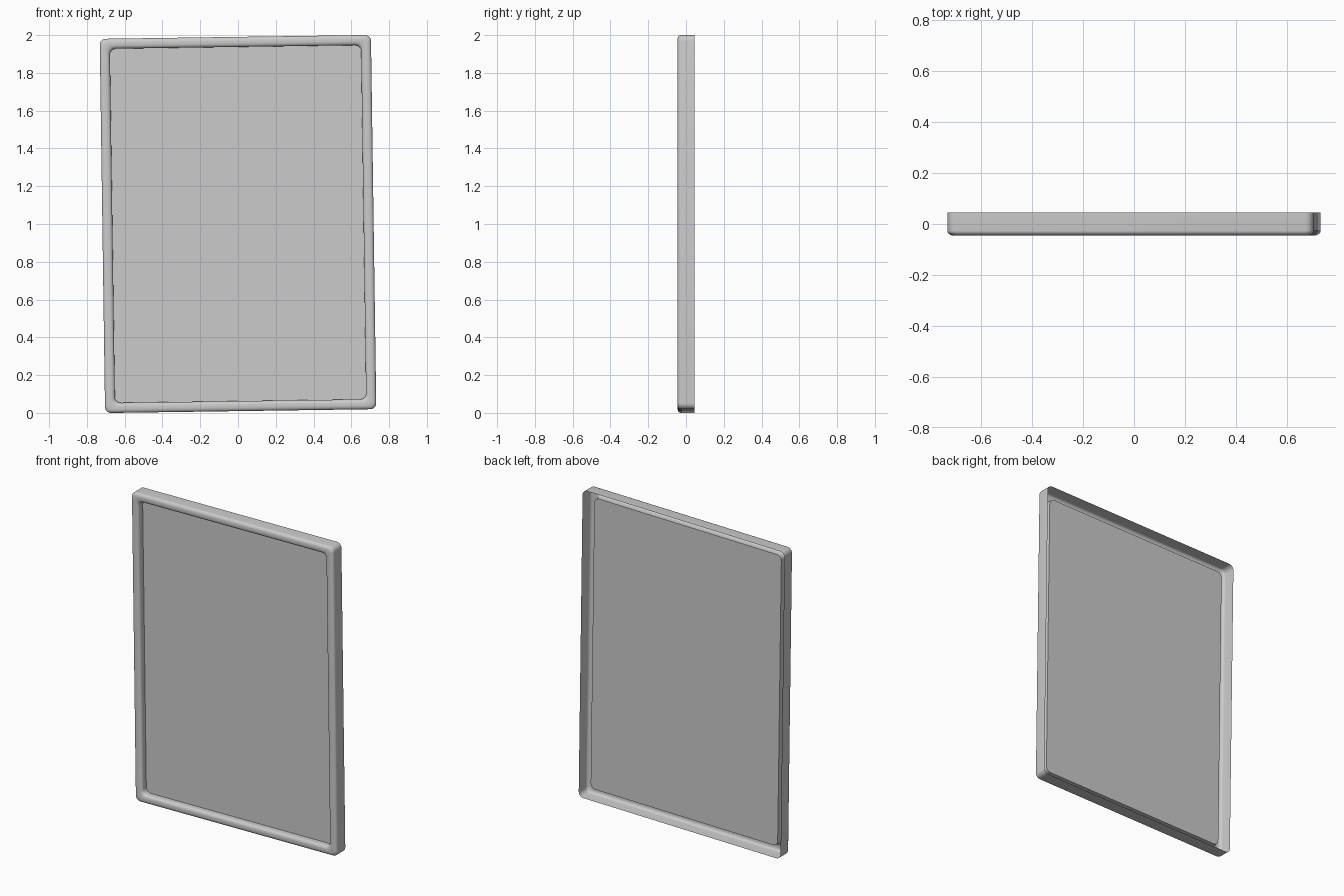
import bpy, bmesh
from math import pi, sin, cos, radians

if "Cube" in bpy.data.objects:
    bpy.data.objects.remove(bpy.data.objects["Cube"])

W, H, D = 1.436, 1.981, 0.09      # outer width, height, depth
R, SEG = 0.032, 6                 # corner radius and segments
TILT = radians(0.82)              # hangs slightly crooked
LIP, PANEL_Y = 0.053, 0.0


def loop_points(inset, y):
    """Tilted rounded rectangle, inset from the outer edge, at depth y."""
    hw, hh = W / 2 - inset - R, H / 2 - inset - R
    pts = []
    for i, (sx, sz) in enumerate([(1, 1), (-1, 1), (-1, -1), (1, -1)]):
        for k in range(SEG + 1):
            a = (i + k / SEG) * pi / 2
            x, z = sx * hw + R * cos(a), sz * hh + R * sin(a)
            pts.append((x * cos(TILT) - z * sin(TILT), y,
                        1.0 + x * sin(TILT) + z * cos(TILT)))
    return pts


def arc(cx, cy, rx, ry, a0, a1, n=6):
    return [(cx + rx * cos(a0 + (a1 - a0) * k / n), cy + ry * sin(a0 + (a1 - a0) * k / n))
            for k in range(n + 1)]


def finish(name, bm):
    bmesh.ops.recalc_face_normals(bm, faces=bm.faces)
    me = bpy.data.meshes.new(name)
    bm.to_mesh(me)
    bm.free()
    ob = bpy.data.objects.new(name, me)
    bpy.context.collection.objects.link(ob)
    bpy.context.view_layer.objects.active = ob
    ob.select_set(True)
    bpy.ops.object.shade_smooth_by_angle(angle=radians(40))
    ob.select_set(False)
    return ob


# Frame: shell open at the back, outer wall, rounded front, inner lip
front = -D / 2
profile = [(0, D / 2)]
profile += arc(0.022, front + 0.018, 0.022, 0.018, pi, 1.5 * pi)
profile += arc(LIP - 0.022, front + 0.018, 0.022, 0.018, 1.5 * pi, 2 * pi)
profile += [(LIP, PANEL_Y)]
bm = bmesh.new()
rings = [[bm.verts.new(p) for p in loop_points(t, y)] for t, y in profile]
for a, b in zip(rings, rings[1:]):
    n = len(a)
    for i in range(n):
        j = (i + 1) % n
        bm.faces.new((a[i], b[i], b[j], a[j]))
finish("frame", bm)
# Front of the shell must face outward
me = bpy.data.objects["frame"].data
if sum(p.normal.y * p.area for p in me.polygons) > 0:
    me.flip_normals()

# Flat panel closing the opening at the end of the lip
bm = bmesh.new()
face = bm.faces.new([bm.verts.new(p) for p in loop_points(LIP, PANEL_Y)])
face.normal_update()
if face.normal.y > 0:
    face.normal_flip()
me = bpy.data.meshes.new("panel")
bm.to_mesh(me)
bm.free()
bpy.context.collection.objects.link(bpy.data.objects.new("panel", me))
